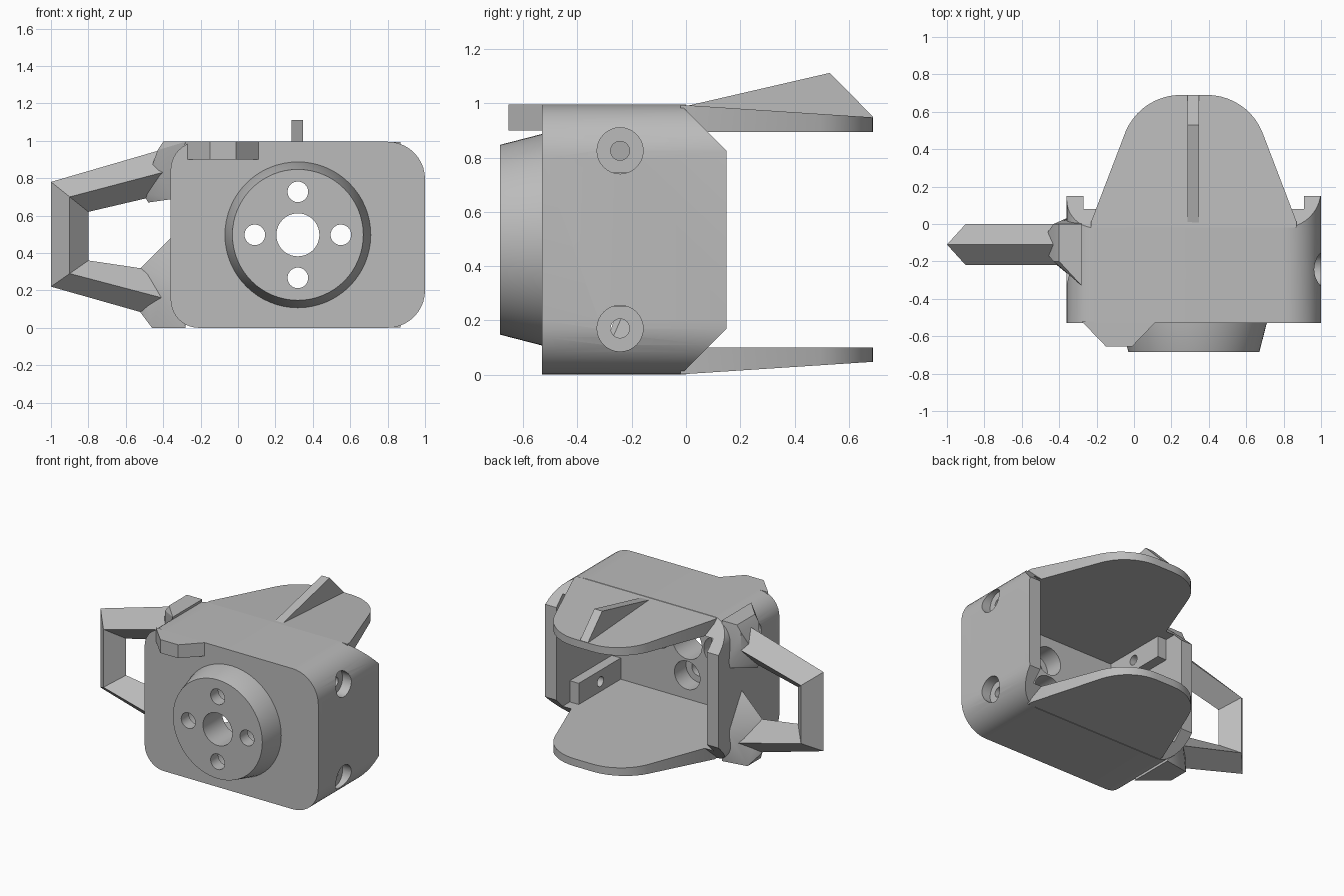
import bpy, bmesh, math
from mathutils import Vector

if "Cube" in bpy.data.objects:
    bpy.data.objects.remove(bpy.data.objects["Cube"])

H = 0.995          # body height
CX = 0.32          # body centre line
grey = bpy.data.materials.new("plain grey")
grey.diffuse_color = (0.5, 0.5, 0.5, 1)
grey.use_nodes = True
grey.node_tree.nodes["Principled BSDF"].inputs["Base Color"].default_value = grey.diffuse_color


def finish(name, bm):
    bmesh.ops.recalc_face_normals(bm, faces=bm.faces)
    me = bpy.data.meshes.new(name)
    bm.to_mesh(me)
    bm.free()
    ob = bpy.data.objects.new(name, me)
    bpy.context.collection.objects.link(ob)
    me.materials.append(grey)
    return ob


def loft(name, rings):
    """Closed solid through rings with equal point counts."""
    bm = bmesh.new()
    vs = [[bm.verts.new(p) for p in r] for r in rings]
    n = len(rings[0])
    for a, b in zip(vs, vs[1:]):
        for i in range(n):
            j = (i + 1) % n
            bm.faces.new((a[i], a[j], b[j], b[i]))
    bm.faces.new(vs[0])
    bm.faces.new(vs[-1])
    return finish(name, bm)


def hull(name, pts):
    bm = bmesh.new()
    for p in pts:
        bm.verts.new(p)
    bmesh.ops.convex_hull(bm, input=bm.verts)
    bmesh.ops.dissolve_limit(bm, angle_limit=0.01, verts=bm.verts, edges=bm.edges)
    return finish(name, bm)


def box(name, x0, x1, y0, y1, z0, z1):
    return hull(name, [(x, y, z) for x in (x0, x1) for y in (y0, y1) for z in (z0, z1)])


def prism_y(name, prof, y0, y1):
    return loft(name, [[(x, y, z) for x, z in prof] for y in (y0, y1)])


def prism_x(name, prof, x0, x1):
    return loft(name, [[(x, y, z) for y, z in prof] for x in (x0, x1)])


def circle(cx, cy, r, n=40):
    return [(cx + r * math.cos(2 * math.pi * i / n), cy + r * math.sin(2 * math.pi * i / n))
            for i in range(n)]


def cut(ob, cutters):
    for c in cutters:
        m = ob.modifiers.new("cut", "BOOLEAN")
        m.operation, m.solver, m.object = "DIFFERENCE", "EXACT", c
        bpy.context.view_layer.objects.active = ob
        bpy.ops.object.modifier_apply(modifier=m.name)


# --- body shell with rounded corners
prof = []
for cx, cz, r, a0 in ((0.8, H - 0.2, 0.2, 0), (-0.21, H - 0.15, 0.15, 90),
                      (-0.21, 0.15, 0.15, 180), (0.8, 0.2, 0.2, 270)):
    for i in range(11):
        a = math.radians(a0 + 9 * i)
        prof.append((cx + r * math.cos(a), cz + r * math.sin(a)))
shell = prism_y("body_shell", prof, -0.53, 0.15)

# --- corner rails inside the side walls
rails = [box("corner_rail", x0, x1, -0.5, -0.0, z0, z1)
         for x0, x1 in ((-0.29, -0.2), (0.84, 0.93))
         for z0, z1 in ((0.08, 0.25), (H - 0.25, H - 0.08))]

# --- tapered front hub
hub = loft("front_hub", [[(x, y, z) for x, z in circle(CX, 0.497, r, 64)]
                         for y, r in ((-0.5, 0.39), (-0.53, 0.39), (-0.685, 0.35))])

# --- cutters
cavity = box("cavity", -0.27, 0.91, -0.47, 0.5, 0.1, H - 0.1)
chamfers = [prism_x("chamfer", [(-0.02, z), (0.3, z + s * 0.32), (0.3, z - s * 0.2),
                                (-0.02, z - s * 0.2)], -1, 2)
            for z, s in ((0.0, 1), (H, -1))]
bolts = [prism_y("hub_bore", circle(CX, 0.497, 0.115), -1, 0)]
for dx, dz in ((0.23, 0), (-0.23, 0), (0, 0.23), (0, -0.23)):
    c = (CX + dx, 0.497 + dz)
    bolts.append(prism_y("bolt_hole", circle(*c, 0.055), -1, 0))
    bolts.append(prism_y("counterbore", circle(*c, 0.1), -0.6, -0.3))
screws = []
for z in (0.17, H - 0.17):
    c = circle(-0.243, z, 0.035, 24)
    screws.append(prism_x("screw_hole", c, -0.6, 1.2))
    for x0, x1 in ((-0.7, -0.28), (0.92, 1.3)):
        screws.append(prism_x("screw_recess", circle(-0.243, z, 0.085, 32), x0, x1))

cut(shell, [cavity] + chamfers + bolts + screws)
cut(hub, bolts)
for r in rails:
    cut(r, [s for s in screws if s.name.startswith("screw_hole")])

# --- rounded back flaps, top and bottom
half = [(-0.23, -0.02), (-0.23, 0.01)]
for i in range(11):
    a = math.radians(157 - 6.7 * i)
    half.append((0.25 + 0.32 * math.cos(a), 0.37 + 0.32 * math.sin(a)))
outline = half + [(2 * CX - x, y) for x, y in reversed(half)]
lower = [[(x, y, 0.1) for x, y in outline],
         [(x, y, 0.002 + 0.045 * max(y, 0) / 0.69) for x, y in outline]]
loft("bottom_flap", lower)
loft("top_flap", [[(x, y, H - z) for x, y, z in ring] for ring in lower])

# --- sight rib on the top flap
prism_x("top_rib", [(-0.02, 0.985), (0.53, 1.112), (0.69, 0.95), (0.66, 0.92), (0, 0.94)],
        0.285, 0.347)

# --- tab on the front top edge
loft("front_tab", [[(x, y, z) for x, y in ((-0.28, -0.52), (-0.15, -0.655), (-0.01, -0.655),
                                           (0.12, -0.52))] for z in (0.9, H)])

# --- side handle with a diamond section: outer, front, inner, back
handle = []
for outer, mid, inner in (((-0.33, 0.975), (-0.33, 0.85), (-0.33, 0.73)),
                          ((-1, 0.78), (-0.9, 0.7), (-0.8, 0.62)),
                          ((-1, 0.22), (-0.9, 0.29), (-0.8, 0.36)),
                          ((-0.33, 0.03), (-0.33, 0.14), (-0.33, 0.29))):
    handle.append([(outer[0], -0.11, outer[1]), (mid[0], -0.22, mid[1]),
                   (inner[0], -0.11, inner[1]), (mid[0], 0, mid[1])])
loft("side_handle", handle)

# --- flared handle mounts on the side wall
hull("upper_mount", [(x, y, z) for x, z in ((-0.40, H), (-0.43, 0.95), (-0.43, 0.83))
                     for y in (-0.2, 0.0)]
     + [(-0.51, -0.11, 0.72), (-0.48, -0.11, 0.67), (-0.28, -0.33, H), (-0.28, 0, H),
        (-0.34, -0.25, 0.69), (-0.34, 0.04, 0.69)])
hull("lower_mount", [(-0.52, -0.11, 0.08), (-0.46, -0.18, 0), (-0.46, -0.03, 0),
                     (-0.41, -0.22, 0.16), (-0.41, 0, 0.16), (-0.52, -0.11, 0.32),
                     (-0.34, -0.11, 0.5), (-0.28, -0.33, 0), (-0.28, 0, 0),
                     (-0.34, -0.25, 0.25), (-0.34, 0.04, 0.25)])

# --- remove cutters, shade
for c in [cavity] + chamfers + bolts + screws:
    bpy.data.objects.remove(c)
for ob in bpy.context.scene.objects:
    ob.select_set(True)
    bpy.context.view_layer.objects.active = ob
bpy.ops.object.shade_smooth_by_angle(angle=math.radians(25))
